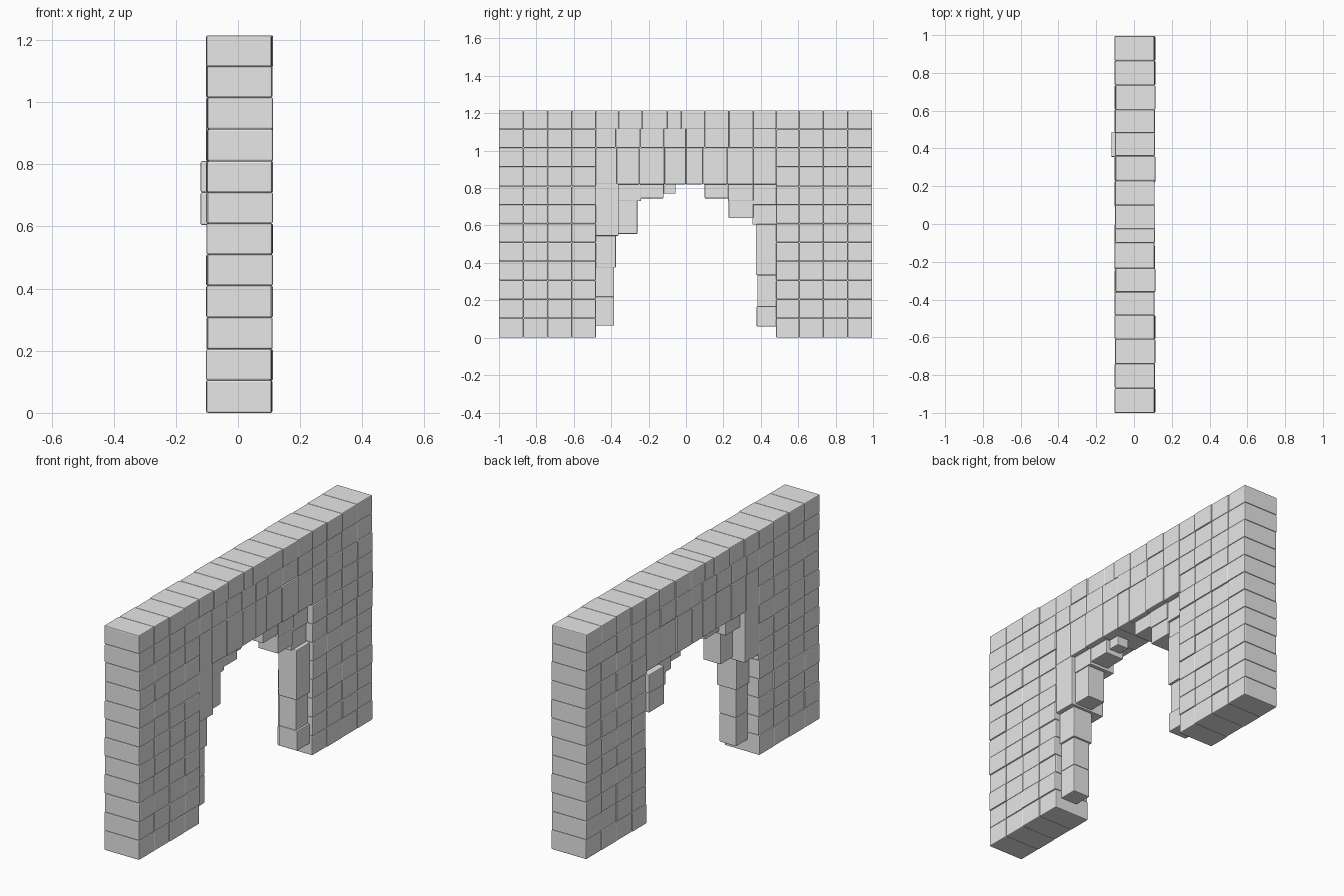
import bpy, bmesh, random
from mathutils import Matrix

random.seed(4)
stone = bpy.data.materials.new("grey stone")
stone.diffuse_color = (0.8, 0.8, 0.8, 1)

X0, X1 = -0.1, 0.11          # wall thickness


def add_block(bm, x0, x1, y0, y1, z0, z1, bevel=0.005):
    """One stone: a box with softened edges."""
    part = bmesh.new()
    m = (Matrix.Translation(((x0 + x1) / 2, (y0 + y1) / 2, (z0 + z1) / 2))
         @ Matrix.Diagonal((x1 - x0, y1 - y0, z1 - z0, 1)))
    bmesh.ops.create_cube(part, size=1, matrix=m)
    bmesh.ops.bevel(part, geom=part.edges[:], offset=bevel, segments=2,
                    profile=0.5, affect='EDGES')
    mesh = bpy.data.meshes.new("tmp")
    part.to_mesh(mesh)
    part.free()
    bm.from_mesh(mesh)
    bpy.data.meshes.remove(mesh)


def finish(bm, name):
    mesh = bpy.data.meshes.new(name)
    bm.to_mesh(mesh)
    bm.free()
    mesh.materials.append(stone)
    bpy.context.collection.objects.link(bpy.data.objects.new(name, mesh))


def courses(name, rows):
    """Rows of wall stones: (z0, z1, list of y joints)."""
    bm = bmesh.new()
    for z0, z1, joints in rows:
        for y0, y1 in zip(joints, joints[1:]):
            j = random.uniform(-0.003, 0.003)
            add_block(bm, X0 + j, X1 + j, y0, y1, z0, z1)
    finish(bm, name)


# Piers: twelve courses of four stones each
levels = [0, 0.105, 0.205, 0.307, 0.41, 0.51, 0.61, 0.71, 0.81, 0.913, 1.015, 1.115, 1.215]
left = [-1.0, -0.87, -0.74, -0.61, -0.482]
right = [0.482, 0.605, 0.735, 0.865, 0.995]
for name, joints in (("left_pier", left), ("right_pier", right)):
    courses(name, [(a, b, joints) for a, b in zip(levels, levels[1:])])

# Lintel: tall stones over the opening with two courses above
courses("lintel", [
    (0.82, 1.015, [-0.482, -0.37, -0.25, -0.115, 0, 0.09, 0.22, 0.36, 0.482]),
    (1.015, 1.12, [-0.482, -0.375, -0.245, -0.12, 0, 0.1, 0.23, 0.36, 0.482]),
    (1.115, 1.215, [-0.482, -0.36, -0.235, -0.1, -0.025, 0.1, 0.23, 0.36, 0.482]),
])

# Stepped stones lining the arch: x0, x1, y0, y1, z0, z1
arch = {
    "left_arch_stones": [
        (-0.03, 0.07, -0.49, -0.385, 0.065, 0.22),
        (-0.03, 0.07, -0.49, -0.385, 0.22, 0.38),
        (-0.04, 0.08, -0.49, -0.375, 0.375, 0.55),
        (-0.1, 0.105, -0.485, -0.36, 0.545, 0.825),
        (-0.025, 0.08, -0.37, -0.26, 0.555, 0.735),
        (-0.07, 0.085, -0.365, -0.24, 0.73, 0.825),
        (-0.03, 0.08, -0.245, -0.12, 0.745, 0.825),
        (-0.01, 0.06, -0.12, -0.055, 0.77, 0.825),
    ],
    "right_arch_stones": [
        (-0.02, 0.09, 0.378, 0.49, 0.06, 0.167),
        (-0.02, 0.08, 0.382, 0.49, 0.165, 0.335),
        (-0.02, 0.09, 0.373, 0.49, 0.335, 0.607),
        (-0.12, 0.07, 0.355, 0.487, 0.605, 0.71),
        (-0.12, 0.08, 0.355, 0.487, 0.71, 0.81),
        (-0.03, 0.08, 0.355, 0.485, 0.8, 0.825),
        (-0.04, 0.08, 0.228, 0.36, 0.64, 0.735),
        (-0.07, 0.085, 0.225, 0.36, 0.73, 0.825),
        (-0.04, 0.08, 0.1, 0.23, 0.745, 0.825),
    ],
}
for name, stones in arch.items():
    bm = bmesh.new()
    for s in stones:
        add_block(bm, *s, bevel=0.004)
    finish(bm, name)
